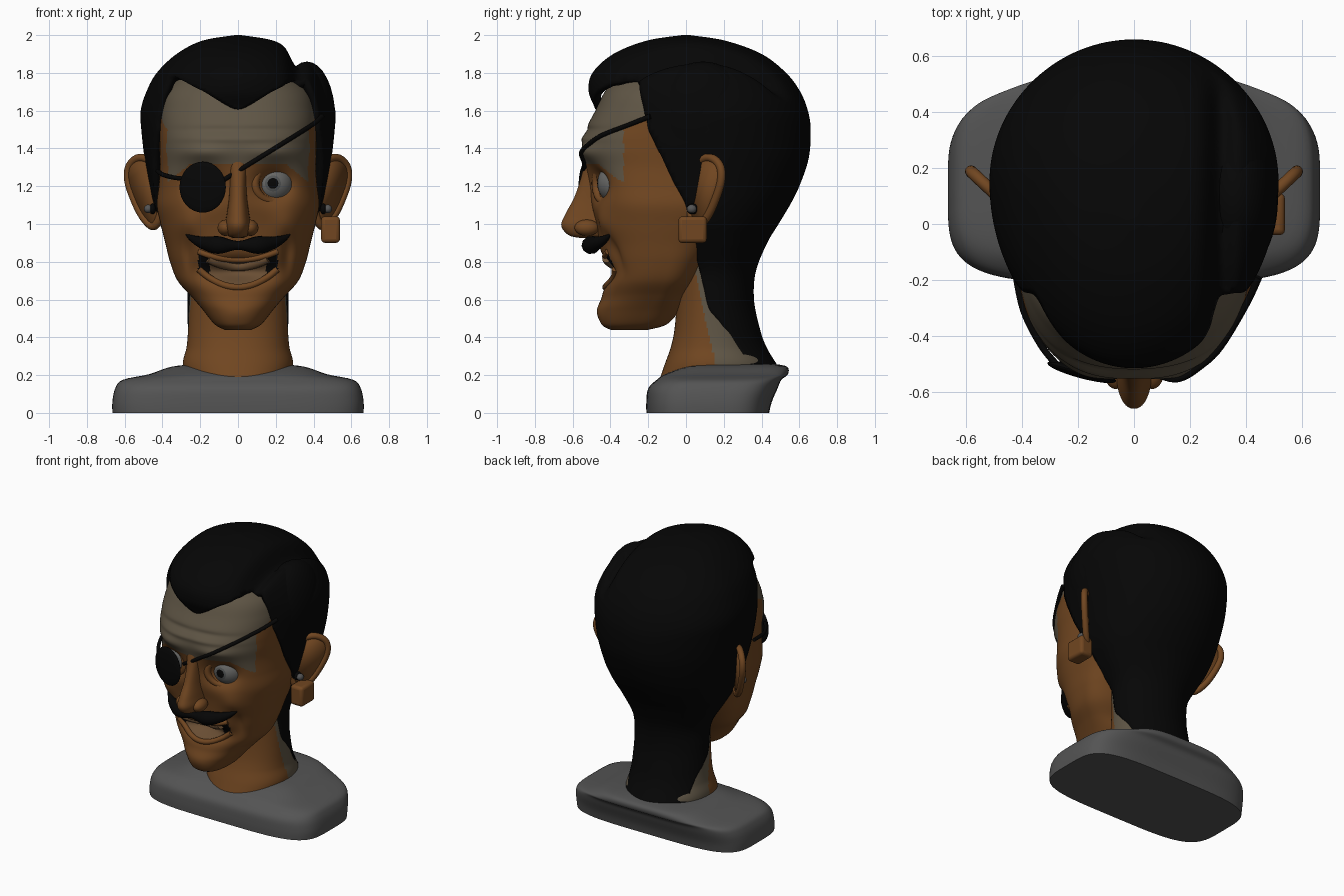
import bpy, bmesh, math
from mathutils import Vector, Euler
from mathutils.bvhtree import BVHTree

if "Cube" in bpy.data.objects:
    bpy.data.objects.remove(bpy.data.objects["Cube"])


def material(name, r, g, b):
    m = bpy.data.materials.new(name)
    m.use_nodes = True
    m.diffuse_color = (r, g, b, 1)
    m.node_tree.nodes["Principled BSDF"].inputs["Base Color"].default_value = (r, g, b, 1)
    return m


SKIN = material("brown skin", .165, .062, .015)
PALE = material("pale skin", .115, .092, .06)
BLACK = material("black hair", .0018, .0018, .0018)
GREY = material("grey shirt", .088, .088, .088)
WHITE = material("eye white", .14, .14, .135)
IRIS = material("iris grey", .09, .095, .095)
TEETH = material("stained teeth", .14, .075, .033)


def spline(points, steps, cyclic=False):
    """Smooth curve through tuples of any length."""
    n, out = len(points), []
    pick = (lambda i: points[i % n]) if cyclic else (lambda i: points[max(0, min(n - 1, i))])
    for i in range(n if cyclic else n - 1):
        a, b, c, d = (Vector(pick(i + k)) for k in (-1, 0, 1, 2))
        for s in range(steps):
            t = s / steps
            out.append(b + (c - a) * t / 2 + (a * 2 - b * 5 + c * 4 - d) * t * t / 2
                       + (b * 3 - a - c * 3 + d) * t ** 3 / 2)
    return out if cyclic else out + [Vector(points[-1])]


def ramp(table, v):
    """Linear lookup in a sorted table of pairs."""
    for (a, p), (b, q) in zip(table, table[1:]):
        if v <= b:
            return p + (q - p) * max(0, v - a) / (b - a)
    return table[-1][1]


def finish(name, bm, mats):
    me = bpy.data.meshes.new(name)
    bmesh.ops.recalc_face_normals(bm, faces=bm.faces)
    bm.to_mesh(me)
    bm.free()
    ob = bpy.data.objects.new(name, me)
    bpy.context.collection.objects.link(ob)
    for m in mats:
        me.materials.append(m)
    return ob


def loft(rows, steps, sides, power):
    """Stack of rounded rings; row = z, half width, front y, back y, widest y."""
    bm, rings = bmesh.new(), []
    for z, w, front, back, mid in spline(rows, steps):
        ring = []
        for i in range(sides):
            a = math.tau * i / sides
            c, s = math.cos(a), math.sin(a)
            x = math.copysign(abs(c) ** (2 / power), c) * w
            y = abs(s) ** (2 / power) * ((back - mid) if s > 0 else (front - mid))
            ring.append(bm.verts.new((x, mid + y, z)))
        rings.append(ring)
    for lo, hi in zip(rings, rings[1:]):
        for i in range(sides):
            j = (i + 1) % sides
            bm.faces.new((lo[i], lo[j], hi[j], hi[i]))
    bm.faces.new(rings[0][::-1])
    bm.faces.new(rings[-1])
    return bm


def ball(name, mats, loc, scale, yaw=0, rule=None):
    bm = bmesh.new()
    bmesh.ops.create_uvsphere(bm, u_segments=32, v_segments=24, radius=1)
    bmesh.ops.rotate(bm, verts=bm.verts, matrix=Euler((math.pi / 2, 0, 0)).to_matrix())
    if rule:
        for f in bm.faces:
            f.material_index = rule(f.calc_center_median().normalized())
    bmesh.ops.scale(bm, verts=bm.verts, vec=scale)
    ob = finish(name, bm, mats)
    ob.location, ob.rotation_euler = loc, (0, 0, math.radians(yaw))


def tube(name, mat, points, cyclic=False):
    """Round tube; point = x, y, z, radius."""
    cu = bpy.data.curves.new(name, "CURVE")
    cu.dimensions, cu.bevel_depth, cu.bevel_resolution = "3D", 1, 3
    cu.use_fill_caps = True
    pts = spline(points, 5, cyclic)
    sp = cu.splines.new("POLY")
    sp.points.add(len(pts) - 1)
    sp.use_cyclic_u = cyclic
    for p, (x, y, z, r) in zip(sp.points, pts):
        p.co, p.radius = (x, y, z, 1), r
    cu.materials.append(mat)
    bpy.context.collection.objects.link(bpy.data.objects.new(name, cu))


# Shoulders
finish("shoulders", loft([
    (0, .665, -.21, .44, .12), (.06, .665, -.21, .455, .12), (.13, .65, -.2, .485, .13),
    (.175, .61, -.155, .505, .15), (.205, .47, -.11, .54, .2), (.245, .35, 0, .535, .2),
    (.26, .2, .1, .46, .2)], 4, 96, 4.2), [GREY])

# Neck, with a pale band ahead of the nape hair
bm = loft([
    (.12, .26, -.16, .42, .15), (.25, .292, -.115, .46, .15), (.35, .272, -.08, .4, .15),
    (.45, .264, -.06, .37, .15), (.6, .26, -.05, .34, .15), (.8, .26, -.05, .34, .15),
    (.95, .26, -.05, .35, .15)], 16, 144, 2.2)
for f in bm.faces:
    c = f.calc_center_median()
    f.material_index = c.y > ramp([(.25, .16), (.5, .1), (.85, .03)], c.z)
finish("neck", bm, [SKIN, PALE])

# Head: sculpted with soft bumps (x, z, width, height, outward amount), mirrored
bm = loft([
    (.44, .07, -.4, -.2, -.3), (.47, .125, -.445, -.1, -.25), (.55, .19, -.46, -.03, -.2),
    (.62, .25, -.445, 0, -.15), (.7, .32, -.44, .06, -.12), (.8, .36, -.45, .12, -.1),
    (.9, .385, -.46, .2, -.1), (1, .41, -.475, .3, -.1), (1.1, .43, -.5, .38, -.1),
    (1.2, .42, -.515, .42, -.1), (1.3, .412, -.53, .44, -.1), (1.4, .415, -.55, .44, -.1),
    (1.5, .415, -.53, .44, -.1), (1.6, .41, -.48, .4, -.08), (1.7, .385, -.43, .35, -.05),
    (1.8, .3, -.35, .3, 0)], 12, 224, 2.4)
BUMPS = [(.19, 1.21, .095, .08, -.085), (.19, 1.38, .12, .04, .02), (.27, 1, .08, .08, .03),
         (0, .75, .17, .06, -.11), (0, .53, .09, .05, .012), (.26, .84, .03, .09, -.025),
         (.1, 1.5, .2, .018, -.01), (.1, 1.45, .2, .018, .01)]
for v in bm.verts:
    if v.co.y < -.1:
        fade = min(1, (-.1 - v.co.y) / .15)
        for x, z, w, h, amount in BUMPS:
            d = ((abs(v.co.x) - x) / w) ** 2 + ((v.co.z - z) / h) ** 2
            v.co.y -= amount * fade * math.exp(-d)


def lip_low(x):
    return .665 + 2.2 * x * x


def lip_up(x):
    return .81 + x * x


def head_colour(c):
    x = abs(c.x)
    if x < .21 and c.y < -.2 and lip_low(x) < c.z < lip_up(x):
        return 2 if x > .15 else 3
    brow = 1.32 - max(0, x - .25) * .8
    return int(c.z > 1.5 + (c.y + .33) * .5 or (c.z > brow and c.y < -.33))


for f in bm.faces:
    f.material_index = head_colour(f.calc_center_median())
surface = BVHTree.FromBMesh(bm)
finish("head", bm, [SKIN, PALE, BLACK, TEETH])


def face_y(x, z):
    hit = surface.ray_cast(Vector((x, -2, z)), Vector((0, 1, 0)))[0]
    return hit.y if hit else -.3


# Hair: shell with a parting groove, trimmed along the hairline
bm = loft([
    (.25, .297, -.11, .485, .15), (.35, .279, -.08, .425, .15), (.45, .271, -.06, .39, .15),
    (.6, .267, -.05, .36, .15), (.75, .28, -.06, .37, .15), (.9, .36, -.3, .43, .15),
    (1, .415, -.45, .49, .15), (1.1, .45, -.5, .55, .15), (1.2, .47, -.5, .6, .15),
    (1.35, .495, -.5, .65, .15), (1.5, .512, -.49, .66, .15), (1.6, .515, -.48, .645, .15),
    (1.7, .485, -.515, .605, .14), (1.8, .43, -.495, .53, .12), (1.9, .325, -.385, .4, .08),
    (1.97, .19, -.21, .21, .02), (2, .015, -.02, .02, 0)], 9, 160, 2)
for v in bm.verts:
    depth = .08 * max(0, min(1, (v.co.z - 1.65) / .15))
    v.co.z -= depth * math.exp(-((v.co.x - .31) / .045) ** 2)
EDGE = [(.25, .34), (.4, .25), (.55, .12), (.85, .05), (1, .04), (1.1, 0), (1.25, -.08),
        (1.5, -.2), (1.74, -.25)]
bare = []
for f in bm.faces:
    c = f.calc_center_median()
    if c.y < ramp(EDGE, c.z) and c.z < 1.6 + .55 * abs(c.x):
        bare.append(f)
bmesh.ops.delete(bm, geom=bare, context="FACES")
rim = {v: [e.other_vert(v) for e in v.link_edges if e.is_boundary]
       for v in bm.verts if v.is_boundary}
for _ in range(10):
    moved = {v: (v.co * 2 + near[0].co + near[1].co) / 4 for v, near in rim.items()}
    for v, co in moved.items():
        v.co = co
hair = finish("hair", bm, [BLACK])
thick = hair.modifiers.new("thickness", "SOLIDIFY")
thick.thickness, thick.offset = .04, -1
ball("hair_side_lump", [BLACK], (.365, .09, 1.56), (.15, .27, .3))

# Nose and nostril wings
finish("nose", loft([
    (.925, .02, -.55, -.42, -.46), (.94, .055, -.62, -.4, -.47), (.99, .068, -.66, -.4, -.48),
    (1.05, .06, -.64, -.4, -.48), (1.14, .048, -.592, -.4, -.48),
    (1.25, .045, -.555, -.4, -.48), (1.36, .06, -.53, -.4, -.48)], 6, 48, 2.3), [SKIN])

# Eyes and lids; ears; ear studs
EAR = [(-.03, 1.09), (-.03, 1.25), (.04, 1.33), (.12, 1.35), (.185, 1.31), (.195, 1.23),
       (.15, 1.12), (.09, 1.03), (.02, .99)]
for side, word in ((1, "left"), (-1, "right")):
    ball(word + "_nostril", [SKIN], (side * .065, -.525, .98), (.043, .065, .043))
    ball(word + "_eye", [WHITE, IRIS, BLACK], (side * .185, -.36, 1.215), (.11,) * 3,
         rule=lambda n: (n.y < -.9) + (n.y < -.97))
    bpy.ops.mesh.primitive_torus_add(
        major_radius=.112, minor_radius=.024, major_segments=40, minor_segments=12,
        location=(side * .19, -.428, 1.215),
        rotation=(math.pi / 2, 0, math.radians(25 * side)))
    lid = bpy.context.object
    lid.name, lid.scale = word + "_eyelids", (1, .86, 1)
    lid.data.materials.append(SKIN)
    rim = [(side * (.425 + .8 * u), .04 + .75 * u, z, .022) for u, z in EAR]
    tube(word + "_ear_rim", SKIN, rim, True)
    bm = bmesh.new()
    bm.faces.new([bm.verts.new(p[:3]) for p in spline(rim, 5, True)])
    plate = finish(word + "_ear", bm, [SKIN])
    solid = plate.modifiers.new("thickness", "SOLIDIFY")
    solid.thickness, solid.offset = .025, 0
    ball(word + "_ear_stud", [GREY], (side * .475, .03, 1.08), (.023, .026, .023))
    ball(word + "_stud_clasp", [BLACK], (side * .452, .035, 1.08), (.018, .032, .028))

# Box earring on the left ear
bm = bmesh.new()
bmesh.ops.create_cube(bm, size=1)
bmesh.ops.scale(bm, verts=bm.verts, vec=(.1, .15, .14))
box = finish("box_earring", bm, [SKIN])
box.location = (.49, .035, .97)
bevel = box.modifiers.new("rounding", "BEVEL")
bevel.width, bevel.segments = .02, 3

# Mouth: lips and upper teeth
span = [i / 48 for i in range(-10, 11, 2)]
for name, mat, edge, drop, r in (("lower_lip", SKIN, lip_low, 0, .018),
                                 ("upper_lip", SKIN, lip_up, 0, .016),
                                 ("upper_teeth", TEETH, lip_up, .035, .026)):
    reach = .75 if mat == TEETH else 1
    tube(name, mat, [(x * reach, face_y(x * reach, edge(x) - drop), edge(x) - drop, r)
                     for x in span])

# Moustache
wing = [(.1, -.505, .888, .048), (.18, -.47, .9, .035), (.235, -.43, .92, .02),
        (.275, -.4, .945, .005)]
tube("moustache", BLACK, [(-x, y, z, r) for x, y, z, r in wing[::-1]]
     + [(0, -.515, .887, .024)] + wing)

# Eye patch and strap
ball("eye_patch", [BLACK], (-.187, -.53, 1.195), (.127, .022, .135), -15)
tube("strap_long", BLACK,
     [(x, face_y(x, 1.28 + .62 * x) - .008, 1.28 + .62 * x, .012)
      for x in (-.08, 0, .08, .16, .24, .31)]
     + [(.4, -.29, 1.53, .012), (.445, -.19, 1.57, .014)])
tube("strap_short", BLACK, [(-.28, -.5, 1.24, .012), (-.335, -.43, 1.245, .012),
                            (-.395, -.31, 1.26, .012), (-.425, -.17, 1.28, .012)])

# Smooth shading with sharp edges kept
for ob in bpy.context.scene.objects:
    ob.select_set(ob.type == "MESH")
bpy.context.view_layer.objects.active = hair
bpy.ops.object.shade_smooth_by_angle(angle=math.radians(40))
